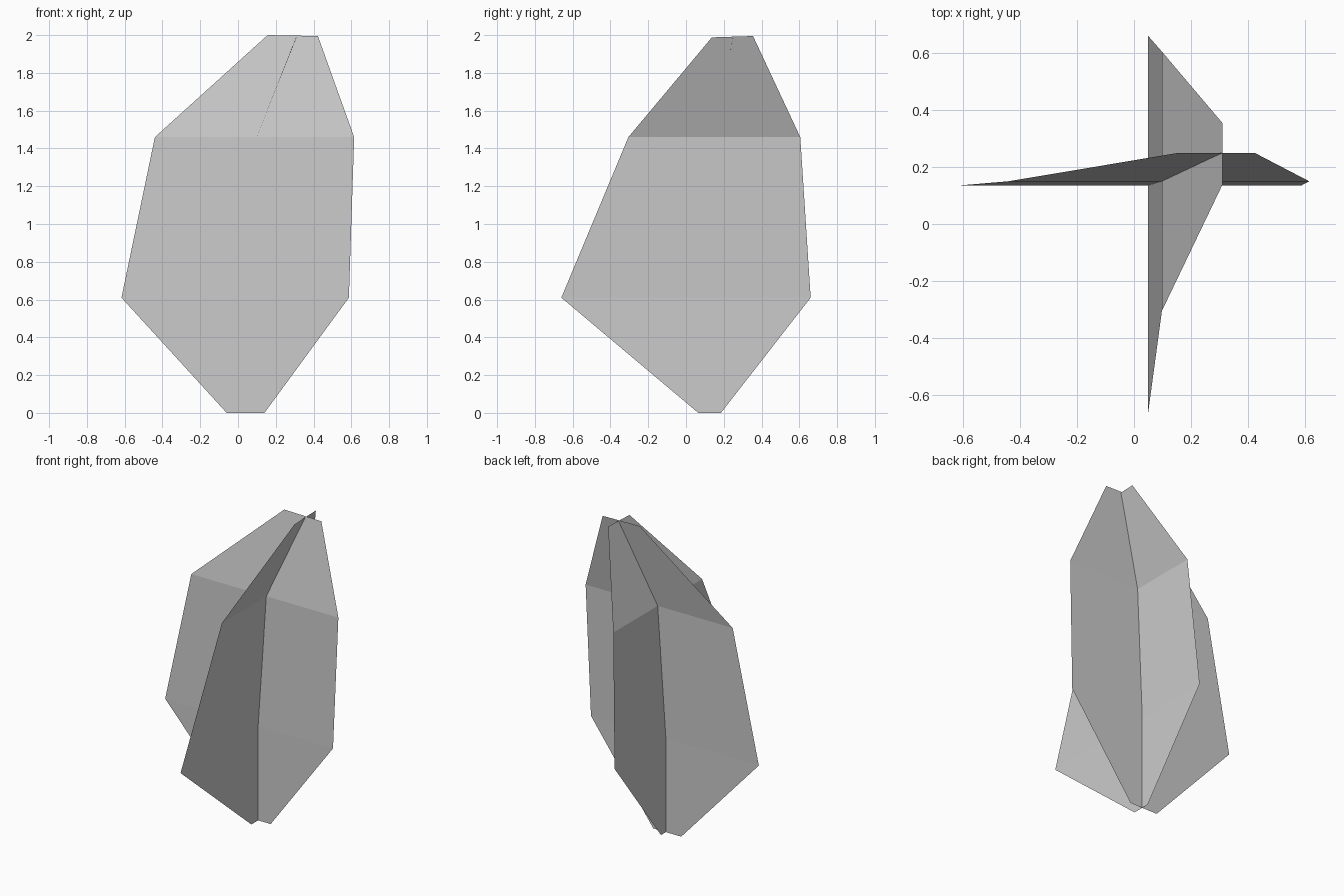
import bpy

if "Cube" in bpy.data.objects:
    bpy.data.objects.remove(bpy.data.objects["Cube"])

# Height of each row shared by both leaf cards
ROWS = (0.0, 0.61, 1.46, 1.995)


def leaf_card(name, spans, offsets, along_x):
    """Folded sheet: each row spans one axis and is offset along the other."""
    verts = []
    for z, span, off in zip(ROWS, spans, offsets):
        for s in span:
            verts.append((s, off, z) if along_x else (off, s, z))
    faces = [(2 * i, 2 * i + 1, 2 * i + 3, 2 * i + 2) for i in range(len(ROWS) - 1)]
    mesh = bpy.data.meshes.new(name)
    mesh.from_pydata(verts, [], faces)
    mesh.update()
    obj = bpy.data.objects.new(name, mesh)
    bpy.context.collection.objects.link(obj)
    return obj


# Card running left to right, leaning back at the top
wide = leaf_card("leaf_card_wide",
                 [(-0.06, 0.14), (-0.617, 0.587), (-0.44, 0.615), (0.157, 0.423)],
                 [0.135, 0.135, 0.15, 0.25], True)
wide.data.vertices[6].co.z = 2.0

# Card running front to back, leaning right at the top
deep = leaf_card("leaf_card_deep",
                 [(0.065, 0.185), (-0.66, 0.66), (-0.305, 0.605), (0.137, 0.355)],
                 [0.05, 0.05, 0.098, 0.31], False)
deep.data.vertices[6].co.z = 1.988
